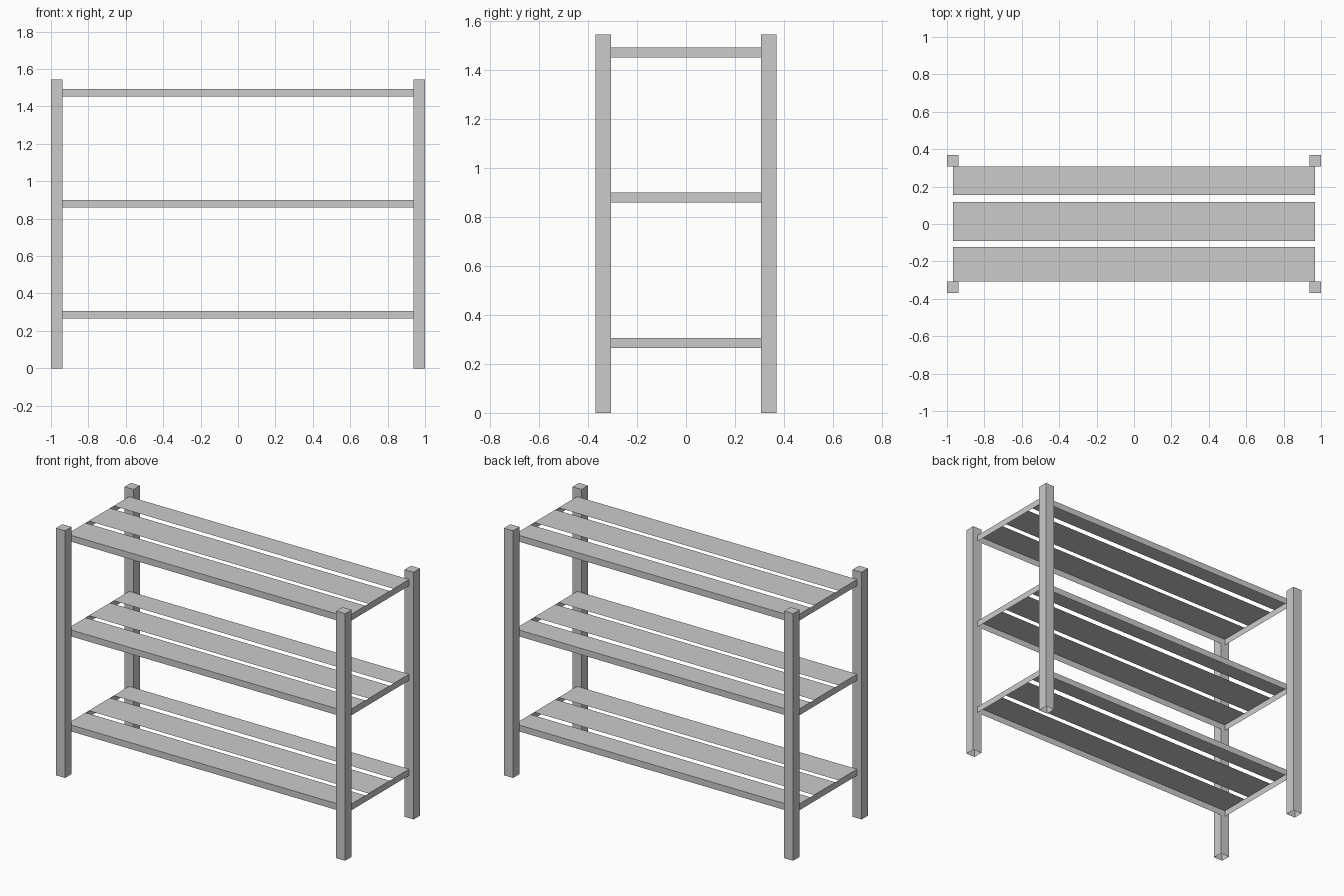
import bpy, bmesh

if "Cube" in bpy.data.objects:
    bpy.data.objects.remove(bpy.data.objects["Cube"])

LEG, HEIGHT = 0.063, 1.545
HX, HY = 0.968, 0.307          # shelf half length and half depth
RIM = 0.04
SLATS = [(-HY, -0.124), (-0.092, 0.117), (0.154, HY)]


def make_object(name, bm):
    mesh = bpy.data.meshes.new(name)
    bm.to_mesh(mesh)
    bm.free()
    obj = bpy.data.objects.new(name, mesh)
    bpy.context.collection.objects.link(obj)
    return obj


def quad(bm, *corners):
    bm.faces.new([bm.verts.new(c) for c in corners])


# Square post, open at the bottom
def make_leg(name, x, y):
    bm = bmesh.new()
    bmesh.ops.create_cube(bm, size=1)
    bottom = [f for f in bm.faces if f.normal.z < -0.5]
    bmesh.ops.delete(bm, geom=bottom, context='FACES_ONLY')
    bmesh.ops.scale(bm, vec=(LEG, LEG, HEIGHT), verts=bm.verts)
    bmesh.ops.translate(bm, vec=(x, y, HEIGHT / 2), verts=bm.verts)
    make_object(name, bm)


# Shelf: three sheet slats on top, thin rim around the outside, open below
def make_shelf(name, top):
    bm = bmesh.new()
    for y0, y1 in SLATS:
        quad(bm, (-HX, y0, top), (HX, y0, top), (HX, y1, top), (-HX, y1, top))
    ring = [(-HX, -HY), (HX, -HY), (HX, HY), (-HX, HY)]
    for a, b in zip(ring, ring[1:] + ring[:1]):
        quad(bm, (*a, top - RIM), (*b, top - RIM), (*b, top), (*a, top))
    bmesh.ops.remove_doubles(bm, verts=bm.verts, dist=1e-5)
    make_object(name, bm)


for side, sx in (("left", -1), ("right", 1)):
    for end, sy in (("front", -1), ("back", 1)):
        make_leg(f"{end}_{side}_leg", sx * (1 - LEG / 2), sy * (HY + LEG / 2))

for name, top in (("lower_shelf", 0.306), ("middle_shelf", 0.9), ("upper_shelf", 1.492)):
    make_shelf(name, top)
